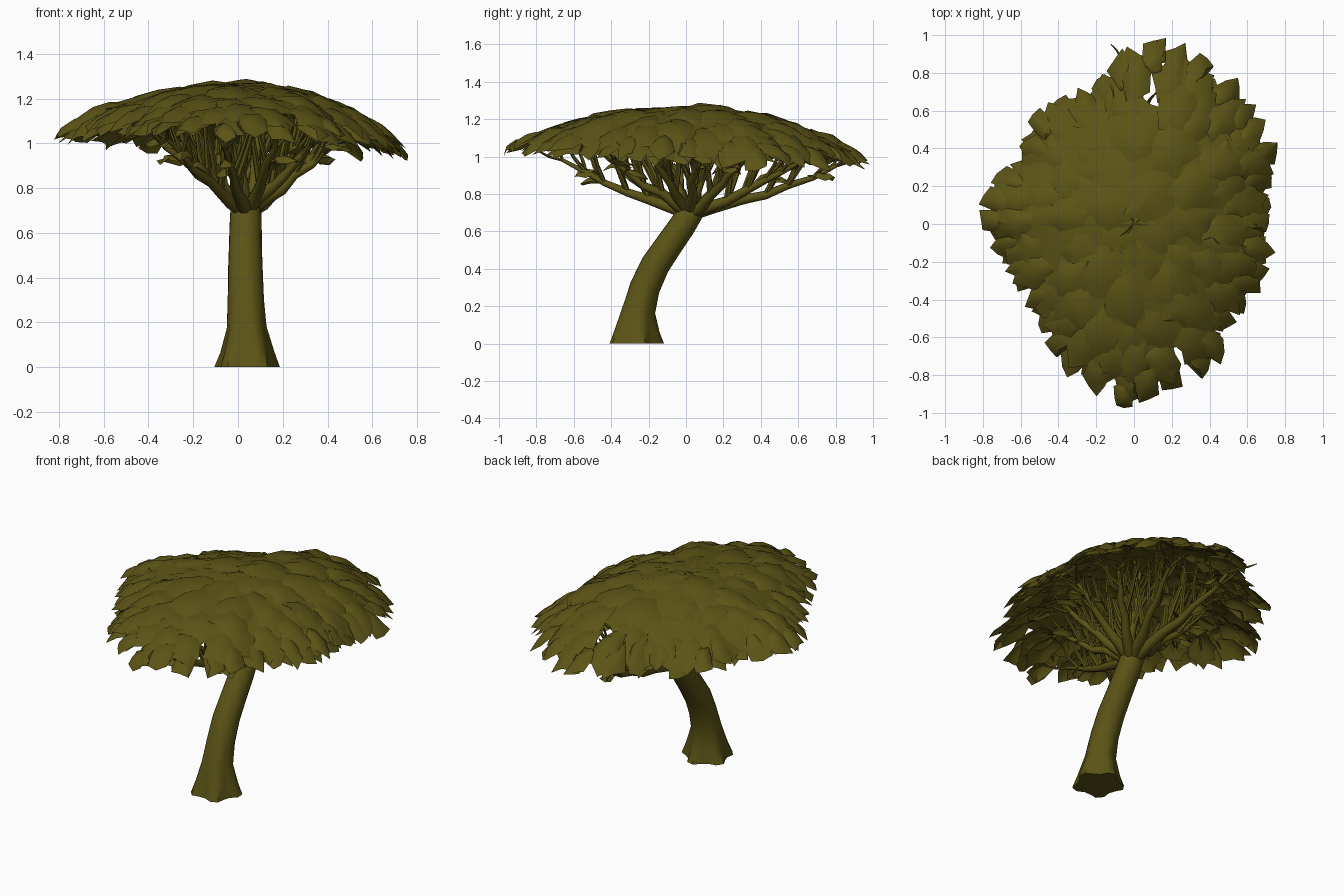
import bpy, bmesh, math, random
from mathutils import Vector

random.seed(7)
if "Cube" in bpy.data.objects:
    bpy.data.objects.remove(bpy.data.objects["Cube"], do_unlink=True)

olive = bpy.data.materials.new("olive")
olive.use_nodes = True
olive.diffuse_color = (0.105, 0.088, 0.008, 1)
bsdf = next(n for n in olive.node_tree.nodes if n.type == 'BSDF_PRINCIPLED')
bsdf.inputs["Base Color"].default_value = olive.diffuse_color
bsdf.inputs["Roughness"].default_value = 0.9


def finish(name, bm, angle=40):
    """Turn a bmesh into a named, smooth object with sharp creases."""
    mesh = bpy.data.meshes.new(name)
    bm.to_mesh(mesh)
    bm.free()
    mesh.materials.append(olive)
    mesh.shade_smooth()
    mesh.set_sharp_from_angle(angle=math.radians(angle))
    ob = bpy.data.objects.new(name, mesh)
    bpy.context.collection.objects.link(ob)
    return ob


def tube(bm, path, radii, sides, flare=None):
    """Tapered tube along a path; flare(i, angle) scales the radius."""
    rings = []
    for i, p in enumerate(path):
        d = path[min(i + 1, len(path) - 1)] - path[max(i - 1, 0)]
        if i == 0 and flare:
            d = Vector((0, 0, 1))
        u = d.cross(Vector((0.3, 1, 0.1))).normalized()
        v = d.cross(u).normalized()
        ring = []
        for k in range(sides):
            a = math.tau * k / sides
            r = radii[i] * (flare(i, a) if flare else 1)
            ring.append(bm.verts.new(p + r * (math.cos(a) * u + math.sin(a) * v)))
        rings.append(ring)
    for a, b in zip(rings, rings[1:]):
        for k in range(sides):
            n = (k + 1) % sides
            bm.faces.new((a[k], a[n], b[n], b[k]))
    bm.faces.new(rings[0][::-1])
    bm.faces.new(rings[-1])
    bmesh.ops.recalc_face_normals(bm, faces=bm.faces)


# Crown outline: reach every 15 degrees, counter-clockwise from +x
REACH = [.72, .73, .87, .88, .96, .97, .97, .76, .77, .80, .68, .81,
         .82, .71, .70, .71, .83, .90, .96, .89, .87, .73, .74, .75]


def reach(a):
    f = (a % math.tau) / math.tau * len(REACH)
    i = int(f) % len(REACH)
    t = f - int(f)
    return REACH[i] * (1 - t) + REACH[(i + 1) % len(REACH)] * t


def dome(x, y):
    """Height of the crown's upper surface."""
    a = math.atan2(y, x)
    edge = 1.03 - 0.03 * math.cos(a) - 0.035 * math.sin(a)
    t = math.hypot(x, y) / reach(a)
    return 1.265 - (1.265 - edge) * t ** 2.1


def clump(bm, x, y, length, width, lift, tilt=0.0, flat=None, points=9):
    """Ragged, slightly cupped leaf clump pointing away from the crown centre."""
    a0 = math.atan2(y, x) + random.uniform(-.25, .25)
    base = flat if flat is not None else None
    spin = random.random() * math.tau

    def place(r, ang, drop):
        du, dv = r * math.cos(ang) * length, r * math.sin(ang) * width
        px = x + du * math.cos(a0) - dv * math.sin(a0)
        py = y + du * math.sin(a0) + dv * math.cos(a0)
        limit = reach(math.atan2(py, px)) * 1.03
        s = min(1, limit / max(math.hypot(px, py), 1e-4))
        px, py = px * s, py * s
        z = (dome(px, py) if base is None else base) + lift + tilt * du - drop
        return bm.verts.new((px, py, z + random.uniform(-.008, .008)))

    top = place(0, 0, -.012)
    inner, outer = [], []
    for k in range(points * 2):
        ang = spin + math.pi * k / points
        inner.append(place(.55, ang, 0))
        tip = random.uniform(.95, 1.15) if k % 2 else random.uniform(.72, .92)
        outer.append(place(tip, ang, random.uniform(.008, .035)))
    n = len(inner)
    for k in range(n):
        j = (k + 1) % n
        bm.faces.new((top, inner[k], inner[j]))
        bm.faces.new((inner[k], outer[k], outer[j], inner[j]))


# Trunk, leaning back, with root flare
bm = bmesh.new()
TRUNK = [(.04, -.27, 0, .135), (.04, -.265, .07, .115), (.037, -.255, .18, .088),
         (.035, -.22, .3, .081), (.033, -.165, .42, .078), (.033, -.09, .53, .074),
         (.034, -.02, .63, .072), (.035, .035, .72, .068), (.035, .06, .77, .04)]
path = [Vector(p[:3]) for p in TRUNK]
tube(bm, path, [p[3] for p in TRUNK], 20,
     lambda i, a: 1 + (.16, .10, .05)[i] * math.cos(5 * a + .6) if i < 3 else 1)
finish("trunk", bm, 50)

# Limbs: direction in degrees, reach, end height, thickness
fork = Vector((.035, .02, .69))
LIMBS = [(265, .66, .98, .036), (290, .50, 1.04, .034), (235, .55, 1.02, .034),
         (200, .42, 1.06, .034), (160, .40, 1.08, .036), (125, .42, 1.05, .034),
         (92, .80, .95, .038), (68, .66, .97, .036), (40, .52, 1.02, .036),
         (5, .46, 1.04, .036), (330, .42, 1.06, .034), (250, .2, 1.19, .034),
         (60, .2, 1.19, .034)]
limbs, twigs, sprigs = bmesh.new(), bmesh.new(), bmesh.new()


def wobble(s):
    return Vector([random.uniform(-s, s) for _ in range(3)])


def arc(a, b, mid, steps, s):
    """Curved path from a to b through a control point, a little crooked."""
    out = []
    for i in range(steps + 1):
        t = i / steps
        p = a * (1 - t) ** 2 + mid * 2 * t * (1 - t) + b * t * t
        out.append(p + (wobble(s) if 0 < i < steps else Vector()))
    return out


for deg, far, z, thick in LIMBS:
    a = math.radians(deg)
    out = Vector((math.cos(a), math.sin(a), 0))
    end = Vector((out.x * far, out.y * far, z))
    mid = fork + out * far * .5 + Vector((0, 0, (z - fork.z) * .5 - .03))
    path = arc(fork, end, mid, 6, .012)
    tube(limbs, path, [thick * (1 - .12 * i) for i in range(7)], 8)
    # Forked side branches rising into the crown
    for i in (2, 3, 4, 5, 6):
        for side in (-1, 1):
            b = a + side * random.uniform(.3, .9)
            run = random.uniform(.08, .2)
            p = path[i]
            x, y = p.x + run * math.cos(b), p.y + run * math.sin(b)
            tip = Vector((x, y, max(p.z + .03, dome(x, y) - random.uniform(.03, .07))))
            bend = p.lerp(tip, .5) + Vector((math.cos(b), math.sin(b), 0)) * .03
            r = thick * (.62 - .06 * i)
            tube(twigs, arc(p, tip, bend, 3, .008), [r, r * .8, r * .6, r * .3], 6)
    # Low sprigs hanging beneath the limb
    for i in (4, 5):
        if far < .3:
            continue
        p = path[i] + Vector((random.uniform(-.09, .09), random.uniform(-.05, .05), 0))
        clump(sprigs, p.x, p.y, .08, .04, 0, random.uniform(-.1, .3),
              flat=p.z + random.uniform(0, .04), points=4)
finish("main_limbs", limbs, 50)
finish("side_branches", twigs, 50)
finish("low_sprigs", sprigs)

# Crown core: crumpled domed sheet
bm = bmesh.new()
SEG, RINGS = 44, 7
rows = []
for i in range(1, RINGS + 1):
    row = []
    for k in range(SEG):
        a = math.tau * k / SEG
        r = reach(a) * .78 * i / RINGS
        r = min(r, .68 * i / RINGS)
        if i == RINGS:
            r *= random.uniform(.92, 1.04)
        x, y = r * math.cos(a), r * math.sin(a)
        row.append(bm.verts.new((x, y, dome(x, y) + random.uniform(-.01, .006))))
    rows.append(row)
crest = bm.verts.new((0, 0, 1.27))
for k in range(SEG):
    n = (k + 1) % SEG
    bm.faces.new((crest, rows[0][k], rows[0][n]))
    for a, b in zip(rows, rows[1:]):
        bm.faces.new((a[k], b[k], b[n], a[n]))
finish("crown_core", bm, 45)

# Leaf clumps in overlapping rings; the rim is the most ragged
bm = bmesh.new()
for t, count, size, lift in ((.2, 5, .2, .004), (.45, 12, .18, .004), (.66, 20, .16, .004),
                             (.80, 28, .14, 0), (.80, 24, .12, -.03)):
    for k in range(count):
        a = math.tau * (k + random.uniform(-.3, .3)) / count
        r = reach(a) * t * random.uniform(.96, 1.04)
        clump(bm, r * math.cos(a), r * math.sin(a), size, size * .8,
              lift + random.uniform(-.012, .012), random.uniform(-.08, .06),
              points=random.choice((5, 6, 7)))
finish("leaf_clumps", bm)

# Outer tips along the rim
bm = bmesh.new()
for k in range(38):
    a = math.tau * (k + random.uniform(-.25, .25)) / 38
    r = reach(a) - .085
    clump(bm, r * math.cos(a), r * math.sin(a), .105, .07,
          random.uniform(-.02, .012), random.uniform(-.12, .08), points=4)
for x, y in ((-.06, -.91), (.12, .91)):
    clump(bm, x, y, .09, .06, -.01, points=4)
finish("rim_tips", bm)
